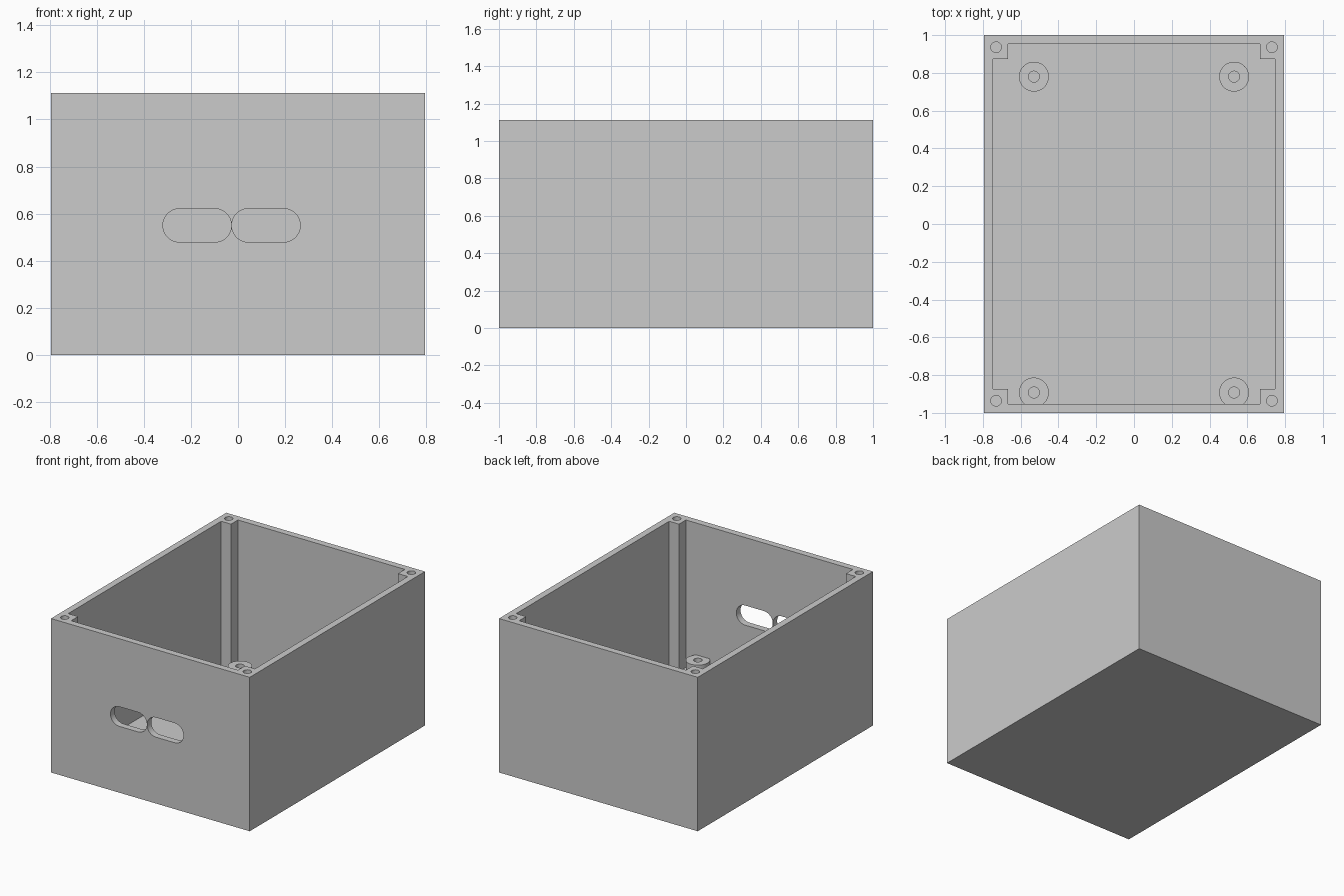
import bpy, bmesh
from math import cos, sin, pi, radians
from mathutils import Matrix

if "Cube" in bpy.data.objects:
    bpy.data.objects.remove(bpy.data.objects["Cube"])

# Overall sizes
HX, HY, HEIGHT = 0.794, 1.0, 1.112      # half width, half depth, height
WALL = 0.048
IN_X, IN_Y = HX - WALL, HY - WALL       # inner wall faces
POST_X, POST_Y = 0.667, 0.873           # inner edges of the corner posts
STANDOFF_TOP = 0.16
SEG = 48

grey = bpy.data.materials.new("plain grey")
grey.use_nodes = True
grey.diffuse_color = (0.6, 0.6, 0.6, 1)
grey.node_tree.nodes["Principled BSDF"].inputs["Base Color"].default_value = (0.6, 0.6, 0.6, 1)


def add_object(name, bm):
    bmesh.ops.recalc_face_normals(bm, faces=bm.faces)
    mesh = bpy.data.meshes.new(name)
    bm.to_mesh(mesh)
    bm.free()
    mesh.materials.append(grey)
    obj = bpy.data.objects.new(name, mesh)
    bpy.context.collection.objects.link(obj)
    return obj


def prism(name, outline, bottom, top, matrix=Matrix()):
    """Extrude a closed 2D outline from bottom to top."""
    bm = bmesh.new()
    face = bm.faces.new([bm.verts.new((x, y, bottom)) for x, y in outline])
    geom = bmesh.ops.extrude_face_region(bm, geom=[face])["geom"]
    moved = [v for v in geom if isinstance(v, bmesh.types.BMVert)]
    bmesh.ops.translate(bm, verts=moved, vec=(0, 0, top - bottom))
    bm.transform(matrix)
    return add_object(name, bm)


def circle(cx, cy, r):
    return [(cx + r * cos(2 * pi * i / SEG), cy + r * sin(2 * pi * i / SEG)) for i in range(SEG)]


def slot(cx, cy, half_width, r):
    """Outline with two straight sides and round ends."""
    half = SEG // 2
    return [(cx + side * (half_width - r + r * sin(pi * i / half)),
             cy - side * r * cos(pi * i / half))
            for side in (1, -1) for i in range(half + 1)]


def cut(obj, cutter):
    """Subtract the cutter, bake the result and drop the cutter."""
    cutter.hide_render = True
    mod = obj.modifiers.new("cut", "BOOLEAN")
    mod.operation, mod.solver, mod.object = "DIFFERENCE", "EXACT", cutter
    baked = bpy.data.meshes.new_from_object(
        obj.evaluated_get(bpy.context.evaluated_depsgraph_get()))
    obj.modifiers.clear()
    obj.data = baked
    bpy.data.objects.remove(cutter)


# Box body
box = prism("box_body", [(-HX, -HY), (HX, -HY), (HX, HY), (-HX, HY)], 0, HEIGHT)

# Cavity, leaving a square post in each corner
quarter = [(IN_X, POST_Y), (POST_X, POST_Y), (POST_X, IN_Y)]
cavity = []
for sx, sy in ((1, 1), (-1, 1), (-1, -1), (1, -1)):
    corner = [(sx * x, sy * y) for x, y in quarter]
    cavity += corner if sx == sy else corner[::-1]
cut(box, prism("cavity_cutter", cavity, WALL, HEIGHT + 0.1))

# Screw holes in the corner posts
for sx in (-1, 1):
    for sy in (-1, 1):
        cut(box, prism("screw_hole_cutter", circle(sx * 0.73, sy * 0.936, 0.028),
                       HEIGHT - 0.32, HEIGHT + 0.1))

# Two rounded slots through the front wall
upright = Matrix.Rotation(radians(90), 4, "X")
for cx in (-0.1735, 0.119):
    cut(box, prism("slot_cutter", slot(cx, 0.55, 0.1455, 0.071),
                   HY - WALL - 0.02, HY + 0.05, upright))


def standoff(name, cx, cy):
    """Hollow round mount standing on the floor."""
    bm = bmesh.new()
    rings = [[bm.verts.new((x, y, z)) for x, y in circle(cx, cy, r)]
             for r, z in ((0.079, WALL), (0.079, STANDOFF_TOP),
                          (0.029, STANDOFF_TOP), (0.029, WALL))]
    for a, b in zip(rings, rings[1:]):
        for i in range(SEG):
            j = (i + 1) % SEG
            bm.faces.new((a[i], a[j], b[j], b[i]))
    return add_object(name, bm)


# Four standoffs
parts = [box]
for side, sx in (("right", -1), ("left", 1)):
    parts.append(standoff("back_" + side + "_standoff", sx * 0.53, 0.78))
    parts.append(standoff("front_" + side + "_standoff", sx * 0.53, -0.892))

# Smooth the round surfaces, keep the corners sharp
bpy.ops.object.select_all(action="DESELECT")
for part in parts:
    part.select_set(True)
bpy.context.view_layer.objects.active = box
bpy.ops.object.shade_smooth_by_angle(angle=radians(30))
